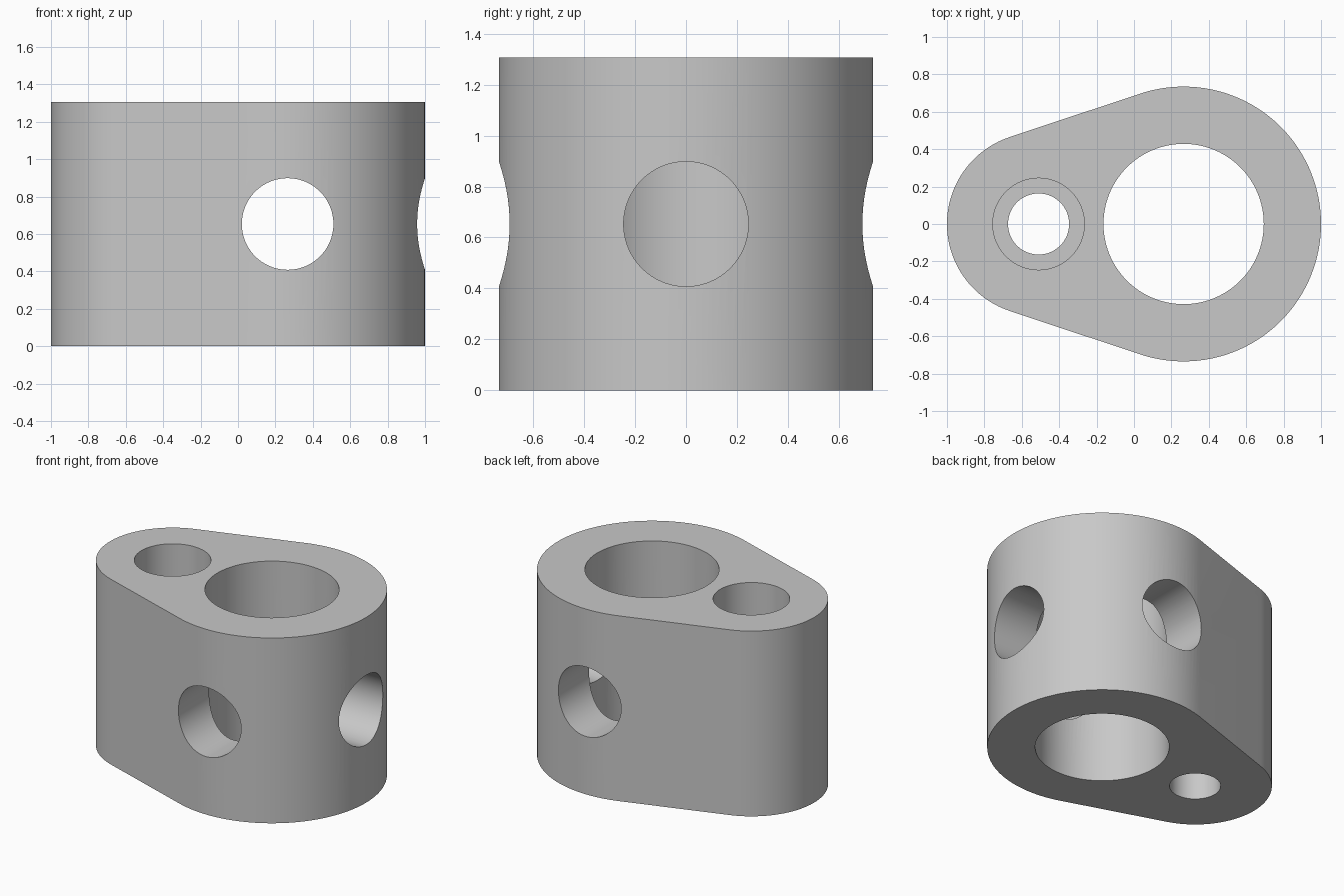
import bpy
import bmesh
from math import asin, cos, sin, pi, radians
from mathutils import Matrix, Vector

cube = bpy.data.objects.get("Cube")
if cube:
    bpy.data.objects.remove(cube, do_unlink=True)

# Design sizes, in units scaled so the overall length is 2
U = 2 / 24.5
HEIGHT = 16 * U
BIG_R, SMALL_R = 9 * U, 6 * U
BIG_X, SMALL_X = 1 - BIG_R, SMALL_R - 1

grey = bpy.data.materials.new("plain grey")
grey.use_nodes = True
grey.diffuse_color = (0.58, 0.58, 0.58, 1)
grey.node_tree.nodes["Principled BSDF"].inputs["Base Color"].default_value = grey.diffuse_color


def add_object(name, bm):
    bmesh.ops.recalc_face_normals(bm, faces=bm.faces)
    mesh = bpy.data.meshes.new(name)
    bm.to_mesh(mesh)
    bm.free()
    mesh.materials.append(grey)
    obj = bpy.data.objects.new(name, mesh)
    bpy.context.collection.objects.link(obj)
    return obj


def arc(x, radius, start, end, steps):
    angles = [start + (end - start) * i / steps for i in range(steps + 1)]
    return [(x + radius * cos(a), radius * sin(a), 0) for a in angles]


def drill(target, name, start, end, radius):
    """Cut a round hole between two points."""
    start, end = Vector(start), Vector(end)
    axis = end - start
    place = Matrix.Translation((start + end) / 2) @ axis.to_track_quat("Z", "Y").to_matrix().to_4x4()
    bm = bmesh.new()
    bmesh.ops.create_cone(bm, cap_ends=True, segments=96, radius1=radius,
                          radius2=radius, depth=axis.length, matrix=place)
    cutter = add_object(name, bm)
    cutter.hide_render = True
    mod = target.modifiers.new(name, "BOOLEAN")
    mod.operation = "DIFFERENCE"
    mod.solver = "EXACT"
    mod.object = cutter
    bpy.ops.object.modifier_apply(modifier=name)
    bpy.data.objects.remove(cutter, do_unlink=True)


# Body: two round ends joined by tangent flats, extruded upward
tangent = pi / 2 + asin((BIG_R - SMALL_R) / (BIG_X - SMALL_X))
outline = arc(BIG_X, BIG_R, -tangent, tangent, 80)
outline += arc(SMALL_X, SMALL_R, tangent, 2 * pi - tangent, 56)
bm = bmesh.new()
base = bm.faces.new([bm.verts.new(p) for p in outline])
top = bmesh.ops.extrude_face_region(bm, geom=[base])["geom"]
bmesh.ops.translate(bm, vec=(0, 0, HEIGHT),
                    verts=[v for v in top if isinstance(v, bmesh.types.BMVert)])
body = add_object("bored_block", bm)
bpy.context.view_layer.objects.active = body
body.select_set(True)

# Upright bores: main bore, small through hole and its counterbore
MID = HEIGHT / 2
drill(body, "main_bore", (BIG_X, 0, -1), (BIG_X, 0, 2), 5.25 * U)
drill(body, "small_hole", (SMALL_X, 0, -1), (SMALL_X, 0, 2), 2 * U)
drill(body, "counterbore", (SMALL_X, 0, MID), (SMALL_X, 0, 2), 3 * U)

# Side ports: one front to back, one from the round end into the main bore
drill(body, "cross_port", (BIG_X, -1, MID), (BIG_X, 1, MID), 3 * U)
drill(body, "end_port", (BIG_X, 0, MID), (1.3, 0, MID), 3 * U)

bpy.ops.object.shade_smooth_by_angle(angle=radians(30))
